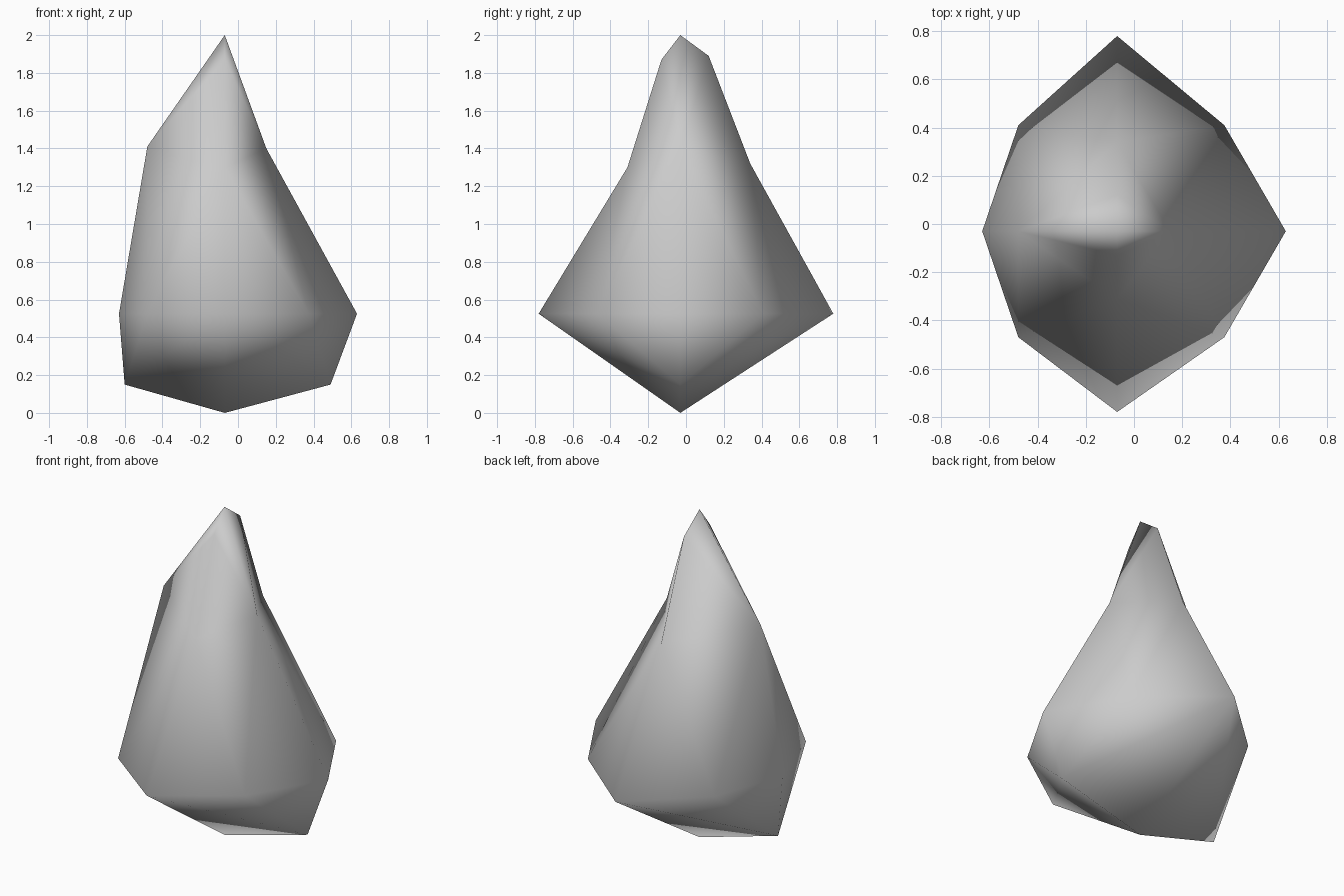
import bpy
import bmesh

cube = bpy.data.objects.get("Cube")
if cube:
    bpy.data.objects.remove(cube, do_unlink=True)

# Plain stone material
stone = bpy.data.materials.new("grey_stone")
stone.use_nodes = True
grey = (0.6, 0.6, 0.6, 1)
stone.diffuse_color = grey
stone.node_tree.nodes["Principled BSDF"].inputs["Base Color"].default_value = grey

bm = bmesh.new()
MID_X, MID_Y, WAIST = -0.07, -0.03, 0.525

# Poles of the rock
tip = bm.verts.new((MID_X, MID_Y, 2.0))
base = bm.verts.new((MID_X, MID_Y, 0))


def ridge(profile, across_x):
    """Add a ridge, listed from the tip downwards, in the x-z or y-z plane."""
    return [bm.verts.new((d, MID_Y, z) if across_x else (MID_X, d, z))
            for d, z in profile]


# Side ridges: shoulder, waist, heel
sides = {
    "left": ridge([(0.15, 1.4), (0.63, WAIST), (0.49, 0.15)], True),
    "right": ridge([(-0.48, 1.41), (-0.63, WAIST), (-0.60, 0.15)], True),
}
# Front and back ridges: neck, shoulder, waist
ends = {
    "front": ridge([(-0.13, 1.87), (-0.31, 1.30), (-0.78, WAIST)], False),
    "back": ridge([(0.12, 1.89), (0.34, 1.32), (0.78, WAIST)], False),
}
corner_x = {"left": 0.375, "right": -0.48}
corner_y = {"front": -0.47, "back": 0.41}

# Facets of each quarter
for side, (shoulder, waist, heel) in sides.items():
    for end, (neck, chest, point) in ends.items():
        corner = bm.verts.new((corner_x[side], corner_y[end], WAIST))
        for facet in ((tip, neck, shoulder), (neck, chest, shoulder),
                      (chest, corner, shoulder), (chest, point, corner),
                      (shoulder, corner, waist), (corner, heel, waist),
                      (corner, point, heel), (point, base, heel)):
            bm.faces.new(facet)

bmesh.ops.recalc_face_normals(bm, faces=bm.faces)
for face in bm.faces:
    face.smooth = True

mesh = bpy.data.meshes.new("rock")
bm.to_mesh(mesh)
bm.free()
mesh.materials.append(stone)
rock = bpy.data.objects.new("rock", mesh)
bpy.context.collection.objects.link(rock)
